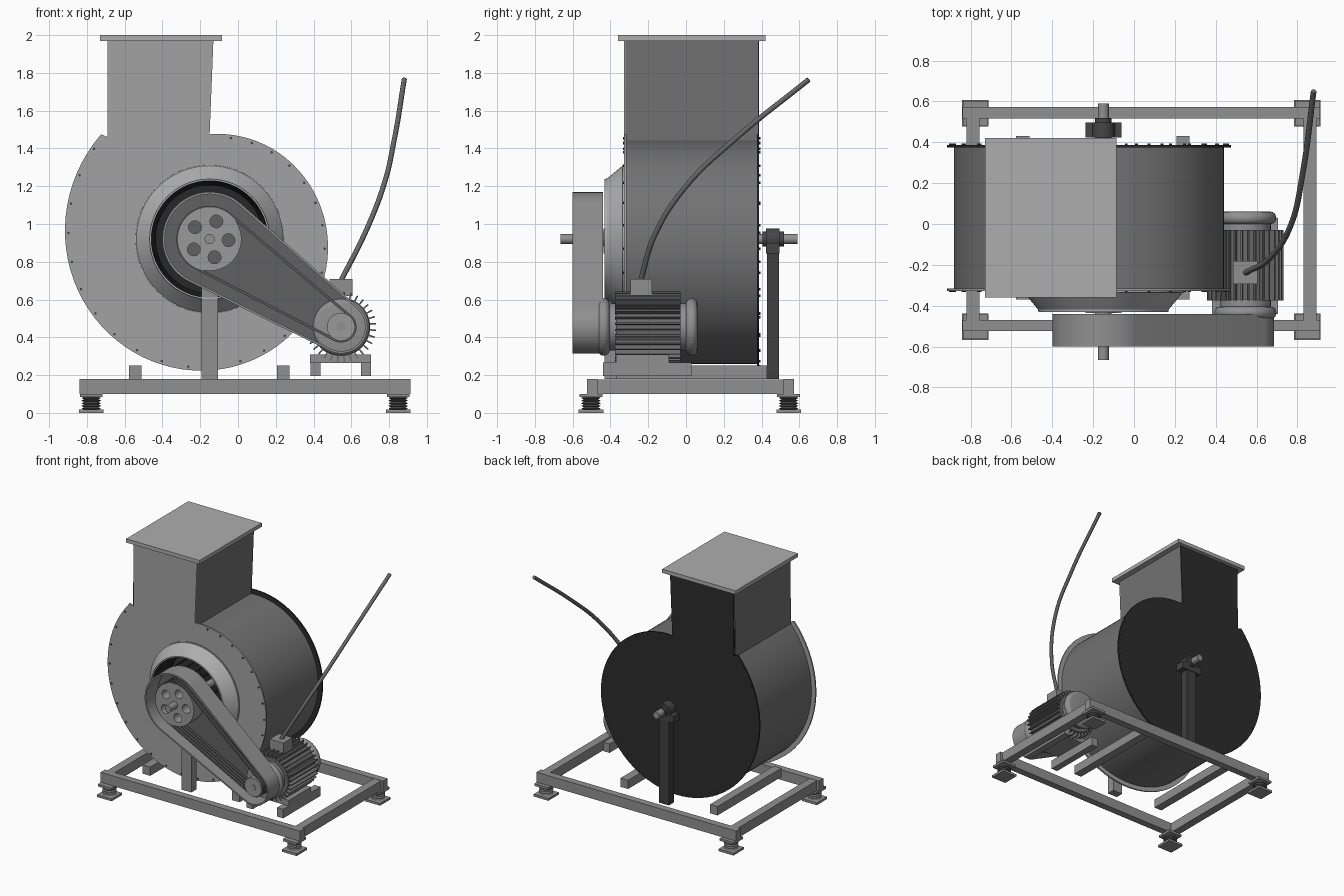
import bpy, bmesh
from math import sin, cos, pi, radians, acos, atan2, hypot
from mathutils import Matrix

if "Cube" in bpy.data.objects:
    bpy.data.objects.remove(bpy.data.objects["Cube"])

CX, CZ = -0.15, 0.92      # fan axis
MX, MZ = 0.545, 0.455     # motor axis


def finish(name, bm, smooth=True):
    bmesh.ops.recalc_face_normals(bm, faces=bm.faces[:])
    me = bpy.data.meshes.new(name)
    bm.to_mesh(me)
    bm.free()
    ob = bpy.data.objects.new(name, me)
    bpy.context.collection.objects.link(ob)
    if smooth:
        bpy.ops.object.select_all(action='DESELECT')
        bpy.context.view_layer.objects.active = ob
        ob.select_set(True)
        bpy.ops.object.shade_smooth_by_angle(angle=radians(35))
    return ob


def box_into(bm, x0, x1, y0, y1, z0, z1):
    m = Matrix.Translation(((x0 + x1) / 2, (y0 + y1) / 2, (z0 + z1) / 2))
    bmesh.ops.create_cube(bm, size=1, matrix=m @ Matrix.Diagonal((x1 - x0, y1 - y0, z1 - z0, 1)))


def box(name, *b):
    bm = bmesh.new()
    box_into(bm, *b)
    return finish(name, bm, False)


def radial_boxes(name, cx, cz, n, *b):
    """Thin boxes repeated round an axis along y."""
    bm = bmesh.new()
    for k in range(n):
        tmp = len(bm.verts)
        box_into(bm, *b)
        bm.verts.ensure_lookup_table()
        m = Matrix.Translation((cx, 0, cz)) @ Matrix.Rotation(2 * pi * (k + 0.5) / n, 4, 'Y')
        bmesh.ops.transform(bm, matrix=m, verts=bm.verts[tmp:])
    return finish(name, bm, False)


def circle(cx, cz, r, n=48):
    return [(cx + r * cos(2 * pi * i / n), cz + r * sin(2 * pi * i / n)) for i in range(n)]


def plate(name, loops, y0, y1):
    """Flat x/z outline (first loop) with holes (other loops), thickened from y0 to y1."""
    bm = bmesh.new()
    for lp in loops:
        vs = [bm.verts.new((x, y0, z)) for x, z in lp]
        for a, b in zip(vs, vs[1:] + vs[:1]):
            bm.edges.new((a, b))
    bmesh.ops.triangle_fill(bm, edges=bm.edges[:], use_beauty=True, use_dissolve=False)
    r = bmesh.ops.extrude_face_region(bm, geom=bm.faces[:])
    bmesh.ops.translate(bm, vec=(0, y1 - y0, 0), verts=[v for v in r['geom'] if isinstance(v, bmesh.types.BMVert)])
    return finish(name, bm)


def lathe(name, prof, cx, cz, n=64, closed=False):
    """Revolve (radius, y) points round an axis along y."""
    bm = bmesh.new()
    rows = [[bm.verts.new((cx + r * cos(2 * pi * i / n), y, cz + r * sin(2 * pi * i / n)))
             for i in range(n)] for r, y in prof]
    for a, b in list(zip(rows, rows[1:])) + ([(rows[-1], rows[0])] if closed else []):
        for i in range(n):
            bm.faces.new((a[i], a[(i + 1) % n], b[(i + 1) % n], b[i]))
    if not closed:
        bm.faces.new(rows[0])
        bm.faces.new(rows[-1])
    return finish(name, bm)


def rod(name, cx, cz, r, y0, y1, n=32):
    return lathe(name, [(r, y0), (r, y1)], cx, cz, n)


# Scroll housing: spiral growing clockwise from the top to the outlet duct
def spiral(inset, n=72, end=314):
    pts = []
    for i in range(n + 1):
        t = end * i / n
        r = 0.555 + 0.07 * t / 90 - inset
        a = radians(90 - t)
        pts.append((CX + r * cos(a), CZ + r * sin(a)))
    return pts


duct = [(-0.69, 1.46), (-0.69, 1.975), (-0.13, 1.975), (-0.15, 1.48)]
plate("housing_back_plate", [spiral(0) + duct], 0.375, 0.387)
plate("housing_front_plate", [spiral(0) + duct, circle(CX, CZ, 0.33, 64)], -0.327, -0.315)
bm = bmesh.new()
wrap = spiral(0.035) + duct[1:3]
rows = [[bm.verts.new((x, y, z)) for x, z in wrap] for y in (-0.32, 0.38)]
for i in range(len(wrap)):
    j = (i + 1) % len(wrap)
    bm.faces.new((rows[0][i], rows[0][j], rows[1][j], rows[1][i]))
finish("housing_wrap", bm)
box("outlet_flange", -0.73, -0.085, -0.36, 0.42, 1.97, 2.0)

# Rim bolts on both side plates
bm = bmesh.new()
for x, z in spiral(0.018, 26, 308)[1:]:
    for y in (-0.327, 0.387):
        m = Matrix.Translation((x, y, z)) @ Matrix.Rotation(pi / 2, 4, 'X')
        bmesh.ops.create_cone(bm, cap_ends=True, segments=8, radius1=0.007, radius2=0.007, depth=0.014, matrix=m)
finish("rim_bolts", bm)

# Flared inlet and the fan wheel behind it
flare = [(0.395, -0.328)] + [(0.395 - 0.075 * sin(a), -0.42 + 0.085 * cos(a))
                             for a in [pi / 2 * k / 8 for k in range(9)]]
lathe("inlet_cone", flare + [(0.318, -0.432), (0.309, -0.432)], CX, CZ, closed=True)
lathe("wheel_throat", [(0.309, -0.431), (0.285, -0.25), (0.295, -0.25), (0.316, -0.42)], CX, CZ, closed=True)
lathe("wheel_front_ring", [(0.29, -0.23), (0.42, -0.23), (0.42, -0.22), (0.29, -0.22)], CX, CZ, closed=True)
rod("wheel_back_disc", CX, CZ, 0.42, 0.28, 0.295, 64)
rod("wheel_hub", CX, CZ, 0.08, 0.12, 0.28)
radial_boxes("wheel_blades", CX, CZ, 32, 0.34, 0.42, -0.22, 0.28, -0.004, 0.004)
rod("fan_shaft", CX, CZ, 0.027, -0.665, 0.59)

# Shaft posts with pillow bearings, back and front
for side, y in (("back", 0.46), ("front", -0.40)):
    box(side + "_post", CX - 0.043, CX + 0.043, y - 0.032, y + 0.032, 0.18, 0.85)
    box(side + "_bearing_block", CX - 0.088, CX + 0.088, y - 0.036, y + 0.036, 0.845, 0.90)
    rod(side + "_bearing", CX, CZ, 0.056, y - 0.036, y + 0.036)
    rod(side + "_bearing_collar", CX, CZ, 0.04, y - 0.055, y + 0.06)


# Belt drive: outlines wrapped round both pulleys
def hull(r1, r2, n=32):
    dx, dz = MX - CX, MZ - CZ
    a, b = atan2(dz, dx), acos((r1 - r2) / hypot(dx, dz))
    pts = []
    for cx, cz, r, s, e in ((CX, CZ, r1, a + b, a + 2 * pi - b), (MX, MZ, r2, a - b, a + b)):
        pts += [(cx + r * cos(s + (e - s) * i / n), cz + r * sin(s + (e - s) * i / n)) for i in range(n + 1)]
    return pts


plate("belt_guard_band", [hull(0.25, 0.14), hull(0.238, 0.128)], -0.60, -0.44)
plate("belt_guard_back", [hull(0.245, 0.135), circle(CX, CZ, 0.06)], -0.45, -0.44)
for k in range(4):
    y = -0.575 + 0.028 * k
    plate(f"belt_{k + 1}", [hull(0.176, 0.082), hull(0.162, 0.068)], y, y + 0.02)
holes = [circle(CX + 0.1 * cos(a), CZ + 0.1 * sin(a), 0.034, 20)
         for a in [radians(-3 + 72 * k) for k in range(5)]]
plate("fan_pulley", [circle(CX, CZ, 0.168, 64)] + holes, -0.58, -0.465)
rod("drive_pulley", MX, MZ, 0.074, -0.59, -0.465)

# Motor body, fins and end bells
rod("motor_body", MX, MZ, 0.155, -0.37, -0.03, 48)
rod("motor_core", MX, MZ, 0.125, -0.45, 0.04, 48)
rod("motor_shaft", MX, MZ, 0.024, -0.595, -0.44)
for side, y in (("front", -0.435), ("rear", 0.03)):
    prof = [(0.125 + 0.027 * cos(t), y + 0.03 * sin(t)) for t in [-pi / 2 + pi * k / 10 for k in range(11)]]
    lathe("motor_bell_" + side, prof, MX, MZ, 48)
radial_boxes("motor_fins", MX, MZ, 32, 0.15, 0.187, -0.375, -0.03, -0.004, 0.004)
box("motor_foot", 0.38, 0.705, -0.37, -0.09, 0.265, 0.31)
for side, x in (("left", 0.41), ("right", 0.678)):
    box("slide_bar_" + side, x - 0.027, x + 0.027, -0.44, 0.03, 0.195, 0.266)
box("junction_box", 0.485, 0.605, -0.295, -0.18, 0.62, 0.71)

# Power cable
cu = bpy.data.curves.new("power_cable", 'CURVE')
cu.dimensions = '3D'
cu.bevel_depth = 0.014
cu.bevel_resolution = 3
cu.use_fill_caps = True
path = [(0.545, -0.24, 0.70), (0.667, -0.166, 0.94), (0.77, 0.0, 1.2), (0.828, 0.26, 1.45), (0.88, 0.65, 1.765)]
sp = cu.splines.new('BEZIER')
sp.bezier_points.add(len(path) - 1)
for p, co in zip(sp.bezier_points, path):
    p.co = co
    p.handle_left_type = p.handle_right_type = 'AUTO'
bpy.context.collection.objects.link(bpy.data.objects.new("power_cable", cu))

# Base frame and housing support bars
for side, y in (("front", -0.497), ("back", 0.545)):
    box(side + "_rail", -0.84, 0.912, y - 0.028, y + 0.028, 0.10, 0.18)
for side, x in (("left", -0.788), ("right", 0.862)):
    box(side + "_rail", x - 0.032, x + 0.032, -0.47, 0.52, 0.10, 0.178)
for side, x in (("left", -0.545), ("right", 0.24)):
    box(side + "_support_bar", x - 0.033, x + 0.033, -0.37, 0.43, 0.18, 0.25)

# Spring feet
for i, x in enumerate((-0.777, 0.848)):
    for j, y in enumerate((-0.503, 0.543)):
        tag = ("left", "right")[i] + "_" + ("front", "back")[j]
        box(tag + "_foot_plate", x - 0.065, x + 0.065, y - 0.065, y + 0.065, 0, 0.018)
        box(tag + "_top_plate", x - 0.06, x + 0.06, y - 0.06, y + 0.06, 0.083, 0.101)
        prof = [(0.052 if k % 2 else 0.038, 0.016 + 0.07 * k / 10) for k in range(11)]
        spring = lathe(tag + "_spring", prof, 0, 0, 24)
        spring.data.transform(Matrix.Translation((x, y, 0)) @ Matrix.Rotation(pi / 2, 4, 'X'))

# Dark steel shades, chosen by part name (first match wins)
shades = {"housing_back": 0.025, "back_post": 0.05, "back_bearing": 0.06, "wheel": 0.02, "belt_guard_band": 0.28,
          "belt_guard_back": 0.12, "belt": 0.10, "housing_wrap": 0.17, "housing_front": 0.36, "inlet": 0.42,
          "outlet": 0.42, "pulley": 0.32, "bolts": 0.06, "fins": 0.15, "motor_body": 0.15, "motor": 0.28,
          "cable": 0.14, "spring": 0.12, "": 0.28}
mats = {}
for ob in bpy.context.collection.objects:
    v = next(s for key, s in shades.items() if key in ob.name)
    if v not in mats:
        mats[v] = bpy.data.materials.new(f"steel_{len(mats) + 1}")
        mats[v].diffuse_color = (v, v, v, 1)
    ob.data.materials.append(mats[v])

for m in bpy.data.materials:
    if m.users and not m.is_grease_pencil:
        m.use_nodes = True
        m.node_tree.nodes["Principled BSDF"].inputs["Base Color"].default_value = m.diffuse_color
